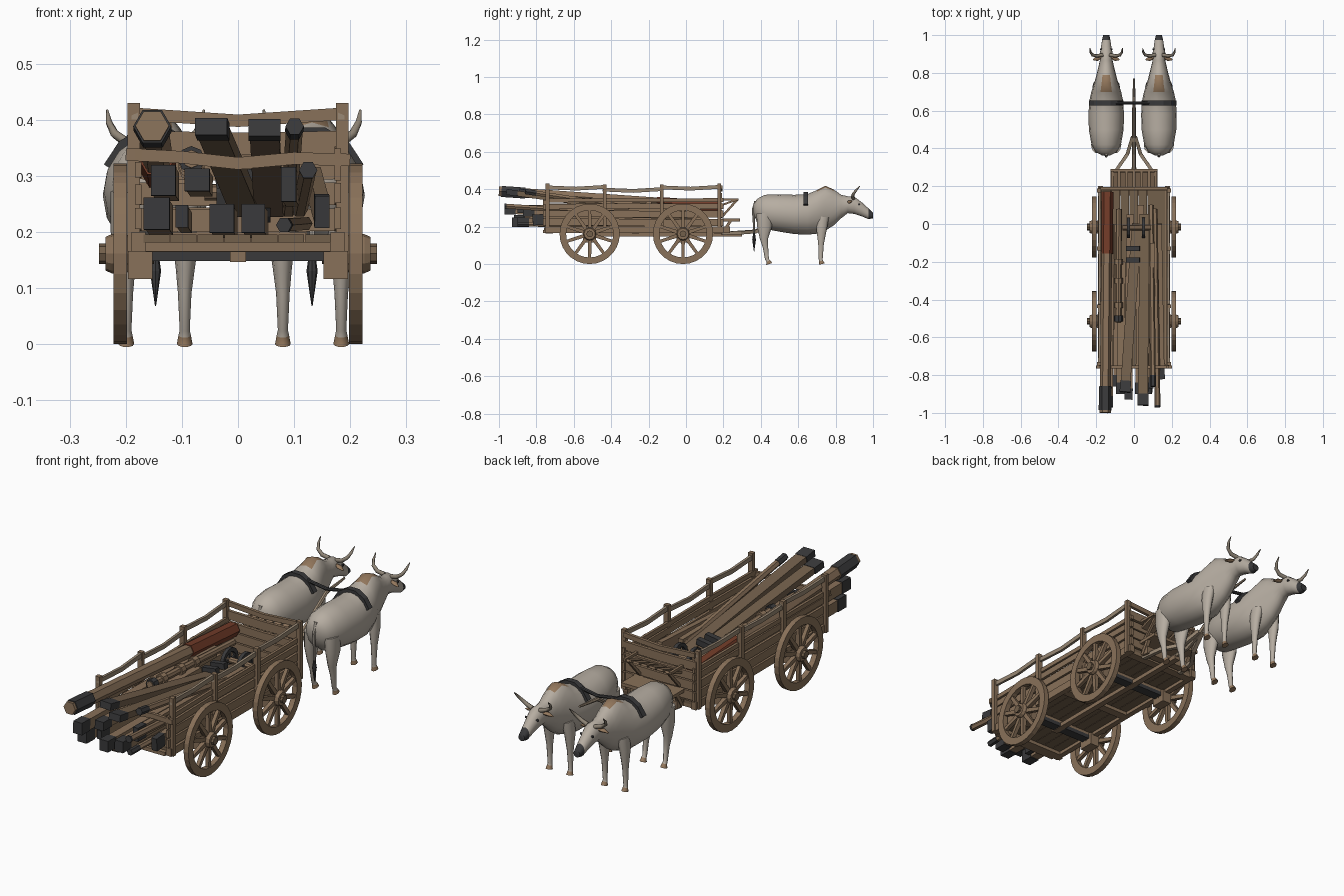
import bpy, bmesh, math, random
from mathutils import Vector as V

random.seed(4)
TAU = math.tau

def mat(name, col):
    m = bpy.data.materials.new(name)
    m.diffuse_color = (*col, 1)
    return m

WOOD = mat("wood", (0.25, 0.165, 0.10))
DARKWOOD = mat("dark wood", (0.17, 0.115, 0.07))
PALE = mat("worn wood", (0.31, 0.24, 0.17))
IRON = mat("iron", (0.042, 0.042, 0.044))
HIDE = mat("hide", (0.47, 0.42, 0.36))
TAN = mat("tan", (0.30, 0.19, 0.11))
RED = mat("red brown", (0.17, 0.045, 0.022))
HORN = mat("horn", (0.27, 0.23, 0.18))

def loft(name, rings, mats, n=8, phase=0.0, smooth=False):
    """Skin rings of (centre, half axis, half axis); one material per span."""
    if not isinstance(mats, list):
        mats = [mats] * (len(rings) - 1)
    slots = list(dict.fromkeys(mats))
    bm = bmesh.new()
    loops = [[bm.verts.new(c + u * math.cos(phase + TAU * i / n) + v * math.sin(phase + TAU * i / n))
              for i in range(n)] for c, u, v in rings]
    for k, m in enumerate(mats):
        for i in range(n):
            j = (i + 1) % n
            f = bm.faces.new((loops[k][i], loops[k][j], loops[k + 1][j], loops[k + 1][i]))
            f.material_index = slots.index(m)
    bm.faces.new(loops[0][::-1]).material_index = slots.index(mats[0])
    bm.faces.new(loops[-1]).material_index = slots.index(mats[-1])
    bmesh.ops.recalc_face_normals(bm, faces=bm.faces)
    me = bpy.data.meshes.new(name)
    bm.to_mesh(me)
    bm.free()
    ob = bpy.data.objects.new(name, me)
    bpy.context.collection.objects.link(ob)
    for m in slots:
        me.materials.append(m)
    if smooth:
        bpy.context.view_layer.objects.active = ob
        ob.select_set(True)
        bpy.ops.object.shade_smooth_by_angle(angle=math.radians(50))
        ob.select_set(False)
    return ob

def path(name, pts, sizes, mats, n=4, smooth=False):
    """Sweep along points; a size is a radius or (half width, half height)."""
    pts = [V(p) for p in pts]
    if not isinstance(sizes, list):
        sizes = [sizes] * len(pts)
    k = math.sqrt(2) if n == 4 else 1
    rings = []
    for i, p in enumerate(pts):
        t = (pts[min(i + 1, len(pts) - 1)] - pts[max(i - 1, 0)]).normalized()
        up = V((0, 1, 0)) if abs(t.z) > 0.9 else V((0, 0, 1))
        side = t.cross(up).normalized()
        s = sizes[i] if isinstance(sizes[i], tuple) else (sizes[i], sizes[i])
        rings.append((p, side * s[0] * k, side.cross(t) * s[1] * k))
    return loft(name, rings, mats, n, TAU / 8 if n == 4 else 0, smooth)

def box(name, x0, x1, y0, y1, z0, z1, m):
    y, z = (y0 + y1) / 2, (z0 + z1) / 2
    return path(name, [(x0, y, z), (x1, y, z)], ((y1 - y0) / 2, (z1 - z0) / 2), m)

def capped(name, p0, p1, s, n=4, cap=0.06, body=WOOD):
    """Timber with an iron sleeve at its rear end."""
    p0, p1 = V(p0), V(p1)
    q = p0 + (p1 - p0).normalized() * cap
    s = s if isinstance(s, tuple) else (s, s)
    big = (s[0] * 1.1, s[1] * 1.1)
    path(name, [p0, q, q, p1], [big, big, s, s], [IRON, IRON, body], n)

def ring(name, x0, x1, y, z, ro, ri, m, n=28):
    """Flat ring facing x: outer skin, sides and bore."""
    prof = [(x0, ri), (x0, ro), (x1, ro), (x1, ri)]
    bm = bmesh.new()
    vs = [[bm.verts.new((x, y + r * math.cos(TAU * i / n), z + r * math.sin(TAU * i / n)))
           for x, r in prof] for i in range(n)]
    for i in range(n):
        for k in range(4):
            a, b = vs[i], vs[(i + 1) % n]
            bm.faces.new((a[k], a[(k + 1) % 4], b[(k + 1) % 4], b[k]))
    bmesh.ops.recalc_face_normals(bm, faces=bm.faces)
    me = bpy.data.meshes.new(name)
    bm.to_mesh(me)
    bm.free()
    me.materials.append(m)
    ob = bpy.data.objects.new(name, me)
    bpy.context.collection.objects.link(ob)

# Wheels, axles and bolsters
for wy in (-0.515, -0.016):
    for s in (-1, 1):
        ring("wheel_rim", s * 0.198, s * 0.222, wy, 0.161, 0.161, 0.126, WOOD)
        for i in range(10):
            a = TAU * (i + 0.5) / 10
            d = V((0, math.cos(a), math.sin(a)))
            c = V((s * 0.21, wy, 0.161))
            path("spoke", [c + d * 0.02, c + d * 0.13], [0.010, 0.008], WOOD)
        path("hub", [(s * x, wy, 0.161) for x in (0.19, 0.20, 0.225, 0.236)],
             [0.028, 0.035, 0.035, 0.03], WOOD, 12)
        path("axle_end", [(s * 0.15, wy, 0.161), (s * 0.248, wy, 0.161)], 0.018, DARKWOOD, 8)
        box("bolster", s * 0.152, s * 0.196, wy - 0.035, wy + 0.035, 0.116, 0.175, WOOD)
    box("axle", -0.152, 0.152, wy - 0.022, wy + 0.022, 0.148, 0.166, IRON)

# Floor and under frame
for i in range(7):
    x = -0.168 + 0.048 * i
    box("floor_plank", x, x + 0.046, -0.75 + random.uniform(-0.01, 0.01), 0.19, 0.180, 0.195, DARKWOOD)
for y in (-0.73, -0.515, -0.27, -0.016, 0.17):
    box("cross_beam", -0.165, 0.165, y - 0.02, y + 0.02, 0.164, 0.180, WOOD)
box("center_pole", -0.014, 0.014, -0.55, 0.3, 0.146, 0.165, WOOD)

# Side posts, boards and sagging rails
posts = (-0.74, -0.435, -0.13, 0.178)
for s in (-1, 1):
    box("sill_beam", s * 0.165, s * 0.19, -0.755, 0.2, 0.165, 0.2, WOOD)
    for y in posts:
        corner = y in (posts[0], posts[-1])
        box("side_post", s * 0.175, s * 0.197, y - 0.01, y + 0.01, 0.165, 0.43 if corner else 0.425, WOOD)
    for z, h in ((0.222, 0.019), (0.268, 0.018), (0.308, 0.014), (0.34, 0.010)):
        pts = [(s * 0.178, y, z + random.uniform(-0.003, 0.003)) for y in (-0.765, -0.435, -0.13, 0.2)]
        path("side_board", pts, (0.006, h), WOOD)
    for a, b, z in zip(posts, posts[1:], (0.41, 0.398, 0.41)):
        pts = [(s * 0.184, a - 0.01, z), (s * 0.181, (a + b) / 2, z - 0.007), (s * 0.184, b + 0.01, z + 0.003)]
        path("top_rail", pts, (0.006, 0.010), PALE)

# Front wall and rear rail
for z, h in ((0.222, 0.02), (0.268, 0.02), (0.312, 0.018), (0.36, 0.02)):
    path("front_board", [(-0.185, 0.185, z), (0, 0.185, z - 0.003), (0.185, 0.185, z)], (0.007, h), WOOD)
path("front_rail", [(-0.18, 0.188, 0.41), (0, 0.188, 0.398), (0.18, 0.188, 0.41)], (0.007, 0.011), WOOD)
path("rear_rail", [(-0.2, -0.757, 0.338), (-0.1, -0.757, 0.333), (0, -0.757, 0.322),
                   (0.1, -0.757, 0.331), (0.2, -0.757, 0.328)], (0.007, 0.011), WOOD)
box("rear_sill", -0.165, 0.165, -0.765, -0.745, 0.165, 0.182, WOOD)

# Footboard and slatted shelf with braces
box("footboard", -0.125, 0.125, 0.19, 0.29, 0.228, 0.243, WOOD)
box("foot_support", -0.12, 0.12, 0.2, 0.235, 0.165, 0.2, WOOD)
for i in range(6):
    x = -0.1 + 0.04 * i
    path("shelf_slat", [(x, 0.19, 0.315), (x, 0.275, 0.345)], (0.015, 0.005), WOOD)
for s in (-1, 1):
    path("shelf_brace", [(s * 0.1, 0.19, 0.25), (s * 0.1, 0.275, 0.345)], 0.006, WOOD)
    path("shelf_arm", [(s * 0.115, 0.19, 0.345), (s * 0.115, 0.28, 0.345)], 0.006, WOOD)
    path("foot_hanger", [(s * 0.115, 0.24, 0.235), (s * 0.115, 0.2, 0.17)], 0.008, WOOD)
    # Forked draw pole
    path("pole_fork", [(s * 0.105, 0.19, 0.165), (s * 0.09, 0.29, 0.167), (s * 0.035, 0.37, 0.173),
                       (s * 0.008, 0.46, 0.215)], 0.009, PALE)
path("draw_pole", [(0, 0.2, 0.163), (0, 0.37, 0.175), (0, 0.46, 0.215), (0, 0.64, 0.335), (0, 0.77, 0.35)],
     [0.011, 0.011, 0.011, 0.009, 0.005], PALE, 6)

# Oxen: rows are y, bottom, top, half width
BODY = [(0.362, 0.27, 0.32, 0.02), (0.38, 0.22, 0.348, 0.055), (0.42, 0.188, 0.37, 0.078),
        (0.50, 0.173, 0.373, 0.092), (0.58, 0.160, 0.370, 0.094), (0.65, 0.157, 0.374, 0.09),
        (0.70, 0.162, 0.395, 0.079), (0.745, 0.178, 0.418, 0.064), (0.79, 0.207, 0.398, 0.052),
        (0.83, 0.245, 0.370, 0.042), (0.865, 0.272, 0.362, 0.034), (0.90, 0.268, 0.360, 0.035),
        (0.94, 0.255, 0.330, 0.027), (0.975, 0.240, 0.298, 0.022), (1.0, 0.245, 0.275, 0.016)]
for ox in (-0.147, 0.132):
    rings = [(V((ox, y, (a + b) / 2)), V((w, 0, 0)), V((0, 0, (b - a) / 2))) for y, a, b, w in BODY]
    body = loft("ox_body", rings, [HIDE] * 13 + [IRON], 16, 0, True)
    body.data.materials.append(TAN)
    for f in body.data.polygons:  # tan crown of the hump
        if f.center.z > 0.395:
            f.material_index = 2
    for s in (-1, 1):
        def P(x, y, z):
            return (ox + s * x, y, z)
        path("hind_leg", [P(0.05, 0.42, 0.27), P(0.054, 0.42, 0.2), P(0.053, 0.417, 0.135),
                          P(0.052, 0.425, 0.09), P(0.052, 0.433, 0.025), P(0.052, 0.44, 0.016), P(0.052, 0.445, 0)],
             [(0.03, 0.045), (0.026, 0.042), (0.017, 0.023), (0.012, 0.015), (0.009, 0.011), 0.011, (0.014, 0.018)],
             [HIDE] * 5 + [TAN], 10, True)
        path("fore_leg", [P(0.045, 0.73, 0.25), P(0.052, 0.725, 0.19), P(0.052, 0.722, 0.11),
                          P(0.052, 0.72, 0.025), P(0.052, 0.722, 0.016), P(0.052, 0.726, 0)],
             [(0.024, 0.036), (0.021, 0.03), (0.013, 0.016), (0.009, 0.011), 0.011, (0.014, 0.017)],
             [HIDE] * 4 + [TAN], 10, True)
        path("horn", [P(0.018, 0.895, 0.35), P(0.05, 0.89, 0.358), P(0.073, 0.895, 0.375),
                      P(0.083, 0.91, 0.395), P(0.086, 0.93, 0.417)],
             [0.010, 0.009, 0.008, 0.006, 0.002], [HORN, HORN, HORN, HORN], 8, True)
        path("ear", [P(0.025, 0.883, 0.335), P(0.05, 0.875, 0.333), P(0.07, 0.87, 0.325)],
             [(0.006, 0.006), (0.013, 0.008), (0.003, 0.002)], TAN, 6, True)
        path("eye", [P(0.022, 0.925, 0.318), P(0.033, 0.925, 0.318)], 0.005, IRON, 6)
    path("tail", [(ox, 0.375, 0.335), (ox, 0.36, 0.29), (ox, 0.363, 0.22), (ox, 0.364, 0.165),
                  (ox, 0.364, 0.13), (ox, 0.364, 0.068)],
         [0.010, 0.008, 0.006, 0.005, 0.010, 0.001], [HIDE] * 3 + [IRON] * 2, 8)
    # Yoke saddle arched over the back
    arc = [math.radians(a) for a in range(25, 156, 26)]
    path("yoke_saddle", [(ox + 0.094 * math.cos(a), 0.64, 0.268 + 0.113 * math.sin(a)) for a in arc],
         (0.013, 0.008), IRON)
path("yoke_bar", [(-0.1, 0.64, 0.365), (0, 0.64, 0.35), (0.085, 0.64, 0.365)], 0.008, IRON, 8)

# Long log with red sleeve, iron collar and bare tip
a, b = V((-0.153, -1.0, 0.389)), V((-0.142, 0.17, 0.308))
at = [a.lerp(b, t) for t in (0, 0.012, 0.012, 0.12, 0.12, 0.72, 0.72, 1)]
path("long_log", at, [0.03, 0.03, 0.034, 0.034, 0.029, 0.029, 0.033, 0.033],
     [WOOD, IRON, IRON, WOOD, WOOD, RED, RED], 6)

# Sloping slabs
capped("slab", (-0.048, -0.89, 0.388), (0.015, 0.0, 0.24), (0.026, 0.014), body=DARKWOOD)
capped("slab", (0.047, -0.96, 0.386), (0.055, 0.05, 0.24), (0.026, 0.014), body=DARKWOOD)

# Slim poles
capped("slim_pole", (0.101, -0.86, 0.388), (0.09, 0.1, 0.24), 0.015, 6)
capped("slim_pole", (0.125, -0.97, 0.31), (0.11, 0.08, 0.24), 0.015, 6, 0.01, WOOD)
capped("slim_pole", (0.082, -0.9, 0.212), (0.12, 0.0, 0.215), 0.013, 6)
capped("leaning_plank", (0.15, -0.82, 0.235), (0.135, 0.0, 0.29), (0.012, 0.026))

# Stacked beams
for x, y, z, w, h, e in ((-0.133, -0.97, 0.292, 0.02, 0.025, 0.0), (-0.073, -0.9, 0.293, 0.02, 0.018, -0.2),
                         (-0.145, -0.92, 0.233, 0.021, 0.026, 0.05), (-0.029, -0.93, 0.224, 0.02, 0.023, 0.05),
                         (0.027, -0.9, 0.224, 0.019, 0.023, 0.1), (0.09, -0.87, 0.285, 0.012, 0.028, -0.1),
                         (-0.1, -0.86, 0.228, 0.01, 0.018, 0.0)):
    capped("beam", (x, y, z), (x + 0.008, e, z - 0.012), (w, h))

# Jointed shaft with collars
path("shaft", [(-0.083, -0.52, 0.33), (-0.08, 0.08, 0.3)], 0.016, WOOD, 8)
for y in (-0.5, -0.43, -0.3, -0.2):
    z = 0.304 - 0.05 * y
    path("shaft_collar", [(-0.083, y - 0.015, z), (-0.083, y + 0.015, z)], 0.024, IRON if y == -0.5 else WOOD, 8)

# Winch gear
for x in (-0.03, 0.05):
    ring("gear_ring", x - 0.008, x + 0.008, -0.02, 0.27, 0.055, 0.038, IRON, 14)
    for d in (V((0, 1, 0)), V((0, 0, 1))):
        c = V((x, -0.02, 0.27))
        path("gear_spoke", [c - d * 0.045, c + d * 0.045], 0.006, IRON)
path("winch_drum", [(-0.06, -0.02, 0.27), (0.09, -0.02, 0.27)], 0.014, WOOD, 8)
for y in (-0.13, -0.19):
    path("iron_fitting", [(-0.04, y, 0.29), (0.03, y, 0.3)], 0.013, IRON)
